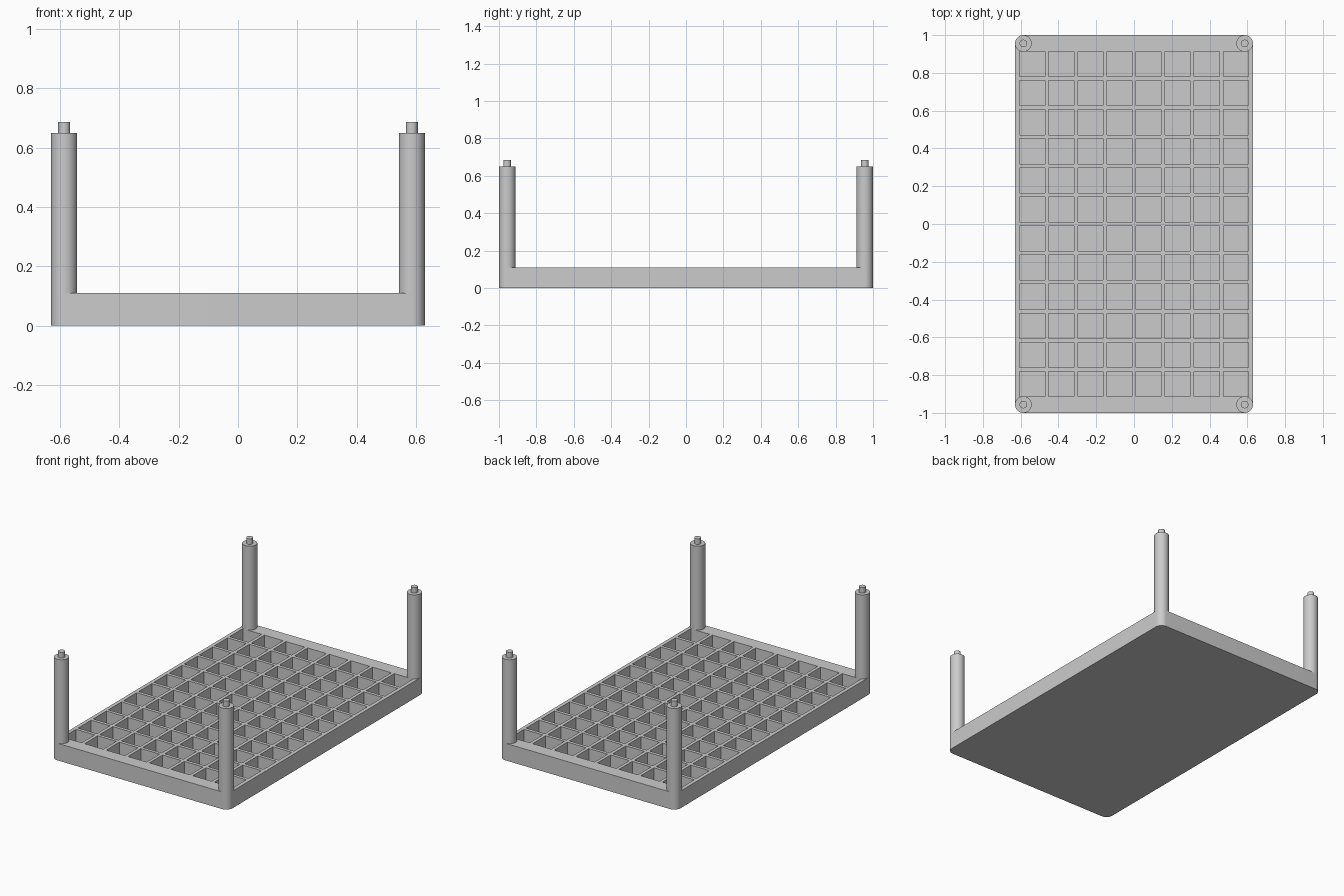
import bpy, bmesh
from mathutils import Matrix

cube = bpy.data.objects.get("Cube")
if cube:
    bpy.data.objects.remove(cube, do_unlink=True)

HALF_X, HALF_Y, TRAY_H = 0.63, 1.0, 0.11
RADIUS = 0.044
COLS, ROWS, PITCH, POCKET, FLOOR = 8, 12, 0.154, 0.133, 0.02

grey = bpy.data.materials.new("light grey plastic")
grey.use_nodes = True
grey.diffuse_color = (0.6, 0.6, 0.6, 1)
grey.node_tree.nodes["Principled BSDF"].inputs["Base Color"].default_value = (0.6, 0.6, 0.6, 1)


def make_object(name, bm):
    mesh = bpy.data.meshes.new(name)
    bm.to_mesh(mesh)
    bm.free()
    mesh.materials.append(grey)
    obj = bpy.data.objects.new(name, mesh)
    bpy.context.collection.objects.link(obj)
    return obj


def select_only(obj):
    bpy.ops.object.select_all(action='DESELECT')
    obj.select_set(True)
    bpy.context.view_layer.objects.active = obj


def add_box(bm, center, size):
    matrix = Matrix.Translation(center) @ Matrix.Diagonal((*size, 1))
    bmesh.ops.create_cube(bm, size=1, matrix=matrix)


def add_cylinder(name, x, y, bottom, top, radius):
    bm = bmesh.new()
    bmesh.ops.create_cone(bm, cap_ends=True, segments=48, radius1=radius, radius2=radius,
                          depth=top - bottom, matrix=Matrix.Translation((x, y, (top + bottom) / 2)))
    obj = make_object(name, bm)
    select_only(obj)
    bpy.ops.object.shade_smooth_by_angle()


# Tray block with rounded vertical corners
bm = bmesh.new()
add_box(bm, (0, 0, TRAY_H / 2), (2 * HALF_X, 2 * HALF_Y, TRAY_H))
upright = [e for e in bm.edges if abs(e.verts[0].co.z - e.verts[1].co.z) > 0.01]
bmesh.ops.bevel(bm, geom=upright, offset=RADIUS, segments=12, profile=0.5, affect='EDGES')
tray = make_object("tray", bm)

# Square pockets cut down to the tray floor
bm = bmesh.new()
for col in range(COLS):
    for row in range(ROWS):
        x = (col - (COLS - 1) / 2) * PITCH
        y = (row - (ROWS - 1) / 2) * PITCH
        add_box(bm, (x, y, FLOOR + 0.1), (POCKET, POCKET, 0.2))
cutter = make_object("pocket_cutter", bm)
cutter.hide_render = True

cut = tray.modifiers.new("pockets", 'BOOLEAN')
cut.operation = 'DIFFERENCE'
cut.solver = 'EXACT'
cut.object = cutter
select_only(tray)
bpy.ops.object.modifier_apply(modifier=cut.name)
bpy.data.objects.remove(cutter, do_unlink=True)
bpy.ops.object.shade_smooth_by_angle()

# Corner posts with stacking pins
for side, sx in (("left", 1), ("right", -1)):
    for end, sy in (("front", -1), ("back", 1)):
        x, y = sx * (HALF_X - RADIUS), sy * (HALF_Y - RADIUS)
        add_cylinder(f"{end}_{side}_post", x, y, TRAY_H, 0.65, RADIUS)
        add_cylinder(f"{end}_{side}_pin", x, y, 0.65, 0.686, 0.02)
